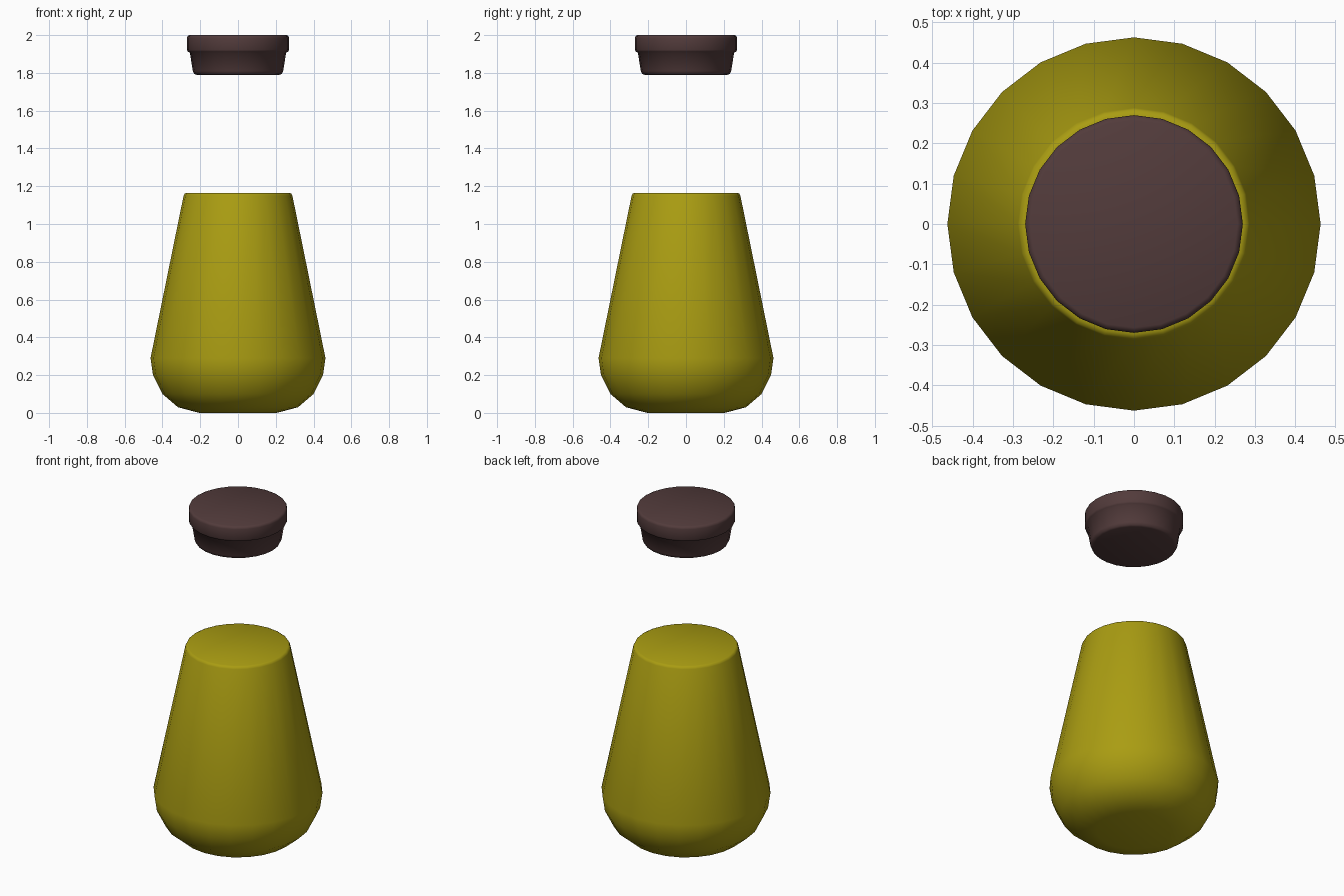
import bpy, bmesh, math

if "Cube" in bpy.data.objects:
    bpy.data.objects.remove(bpy.data.objects["Cube"])

SIDES = 24


def material(name, rgb):
    mat = bpy.data.materials.new(name)
    mat.diffuse_color = (*rgb, 1.0)
    mat.use_nodes = True
    mat.node_tree.nodes["Principled BSDF"].inputs["Base Color"].default_value = mat.diffuse_color
    return mat


def lathe(name, profile, mat):
    """Revolve (radius, height) points around z and cap both ends."""
    bm = bmesh.new()
    rings = []
    for r, z in profile:
        rings.append([bm.verts.new((r * math.cos(2 * math.pi * i / SIDES),
                                    r * math.sin(2 * math.pi * i / SIDES), z))
                      for i in range(SIDES)])
    for low, high in zip(rings, rings[1:]):
        for i in range(SIDES):
            j = (i + 1) % SIDES
            bm.faces.new((low[i], low[j], high[j], high[i]))
    bm.faces.new(rings[0][::-1])
    bm.faces.new(rings[-1])
    for f in bm.faces:
        f.smooth = True
    mesh = bpy.data.meshes.new(name)
    bm.to_mesh(mesh)
    bm.free()
    mesh.materials.append(mat)
    obj = bpy.data.objects.new(name, mesh)
    bpy.context.collection.objects.link(obj)
    return obj


olive = material("olive yellow", (0.40, 0.335, 0.006))
brown = material("dark brown", (0.085, 0.044, 0.044))

# Tapered jar body with a rounded base and small bevel at the closed top
lathe("jar_body", [(0.205, 0.0), (0.318, 0.03), (0.40, 0.10), (0.45, 0.20),
                   (0.463, 0.29), (0.288, 1.15), (0.283, 1.16), (0.273, 1.165)], olive)

# Stopper floating above: tapered plug below a wider rim
lathe("stopper", [(0.22, 1.79), (0.232, 1.795), (0.239, 1.81), (0.255, 1.907),
                  (0.265, 1.912), (0.27, 1.922), (0.27, 1.985), (0.267, 1.995),
                  (0.257, 2.0)], brown)
